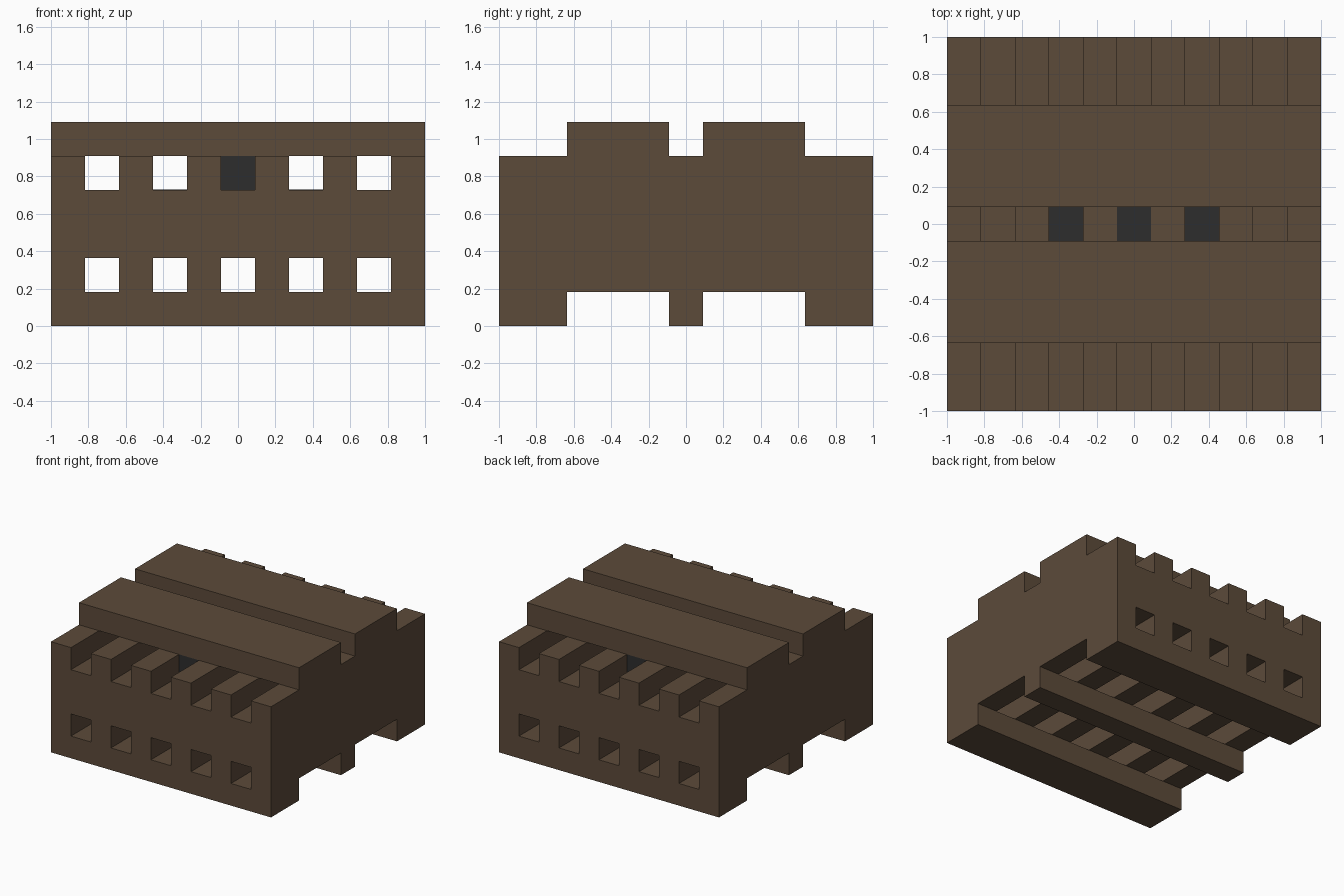
import bpy, bmesh
from mathutils import Matrix, Vector

cube = bpy.data.objects.get("Cube")
if cube:
    bpy.data.objects.remove(cube, do_unlink=True)

U = 2 / 11                      # one module
SLOTS = range(-4, 5, 2)         # slot centres along x, in modules


def material(name, colour):
    m = bpy.data.materials.new(name)
    m.use_nodes = True
    m.diffuse_color = colour
    m.node_tree.nodes["Principled BSDF"].inputs["Base Color"].default_value = colour
    return m


def finish(name, bm, mat):
    bmesh.ops.recalc_face_normals(bm, faces=bm.faces)
    mesh = bpy.data.meshes.new(name)
    bm.to_mesh(mesh)
    bm.free()
    mesh.materials.append(mat)
    ob = bpy.data.objects.new(name, mesh)
    bpy.context.collection.objects.link(ob)
    return ob


def add_box(bm, x, y, z):
    size = [b - a for a, b in (x, y, z)]
    mid = Vector([(a + b) / 2 for a, b in (x, y, z)])
    bmesh.ops.create_cube(bm, size=1, matrix=Matrix.Translation(mid) @ Matrix.Diagonal((*size, 1)))


brown = material("dark brown", (0.107, 0.069, 0.042, 1))
charcoal = material("charcoal", (0.026, 0.026, 0.026, 1))

# Body: stepped end profile (right half, mirrored) extruded along x
half = [(0.5, 0), (0.5, 1), (3.5, 1), (3.5, 0), (5.5, 0), (5.5, 5), (3.5, 5), (3.5, 6), (0.5, 6), (0.5, 5)]
profile = half + [(-y, z) for y, z in reversed(half)]
bm = bmesh.new()
face = bm.faces.new([bm.verts.new((-5.5, y, z)) for y, z in profile])
moved = bmesh.ops.extrude_face_region(bm, geom=[face])["geom"]
bmesh.ops.translate(bm, vec=(11, 0, 0), verts=[v for v in moved if isinstance(v, bmesh.types.BMVert)])
body = finish("body", bm, brown)

# Two rows of square slots cut through from front to back
bm = bmesh.new()
for x in SLOTS:
    for z in (1, 4):
        add_box(bm, (x - 0.5, x + 0.5), (-7, 7), (z, z + 1))
cutter = finish("slot_cutter", bm, brown)
cutter.hide_render = True
cut = body.modifiers.new("slots", "BOOLEAN")
cut.operation, cut.solver, cut.object = "DIFFERENCE", "EXACT", cutter
bpy.context.view_layer.objects.active = body
bpy.ops.object.modifier_apply(modifier=cut.name)
bpy.data.objects.remove(cutter, do_unlink=True)

# Dark bar filling the middle upper slot beneath the top beams
bm = bmesh.new()
add_box(bm, (-0.5, 0.5), (-3.5, 3.5), (4, 5))
bar = finish("centre_bar", bm, charcoal)

# Dark floor plates in the neighbouring slots, under the centre gap
plates = []
for side, x in (("right", -2), ("left", 2)):
    bm = bmesh.new()
    add_box(bm, (x - 0.5, x + 0.5), (-0.5, 0.5), (4, 4.02))
    plates.append(finish(side + "_floor_plate", bm, charcoal))

# Modules to final size
for ob in [body, bar] + plates:
    ob.data.transform(Matrix.Scale(U, 4))
